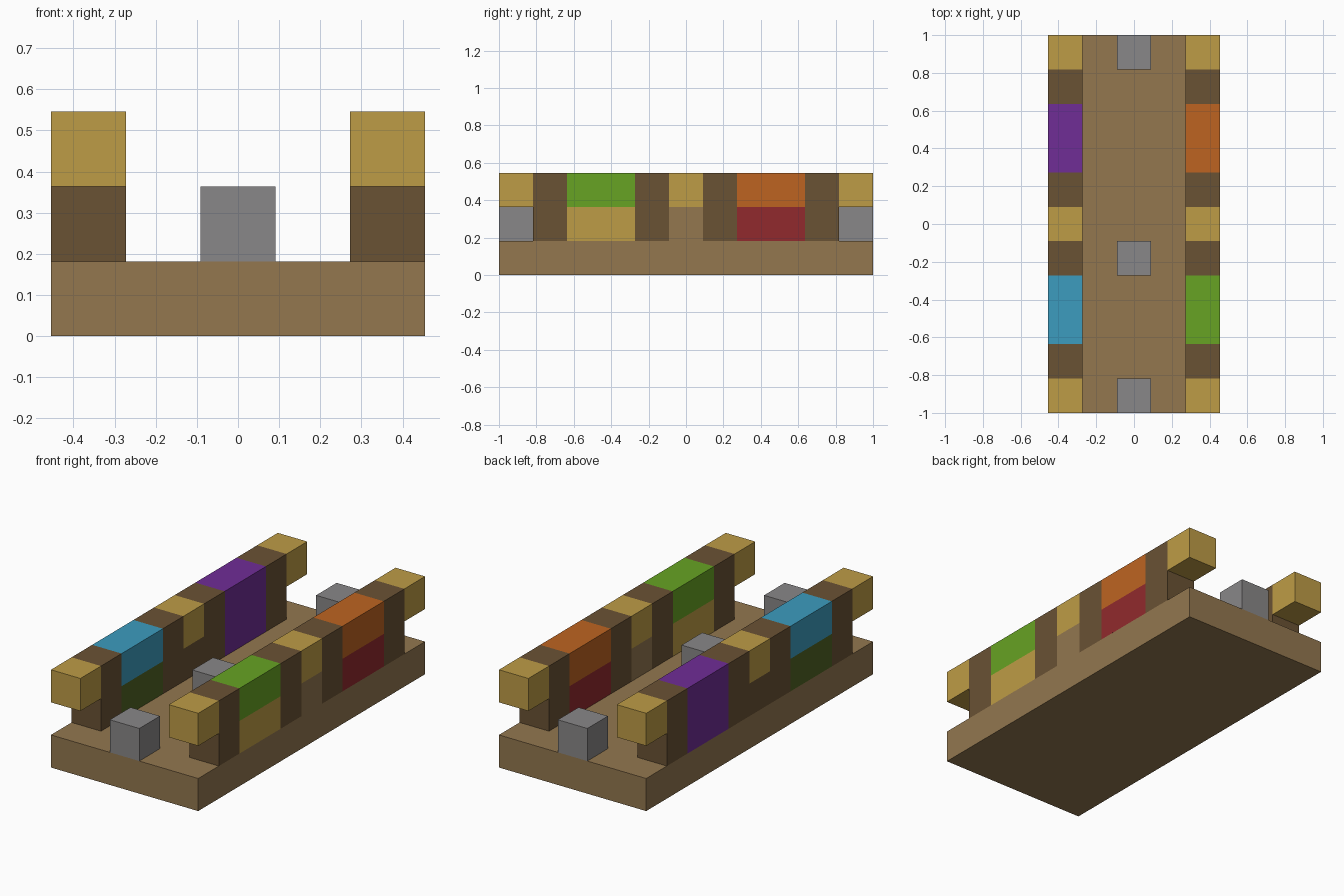
import bpy

U = 2 / 11  # one block; the model is 5 wide, 11 long, 3 high

if "Cube" in bpy.data.objects:
    bpy.data.objects.remove(bpy.data.objects["Cube"], do_unlink=True)


def linear(c):
    c /= 255
    return c / 12.92 if c <= 0.04045 else ((c + 0.055) / 1.055) ** 2.4


def material(name, r, g, b):
    mat = bpy.data.materials.new(name)
    mat.use_nodes = True
    colour = (linear(r), linear(g), linear(b), 1)
    mat.diffuse_color = colour
    bsdf = next(n for n in mat.node_tree.nodes if n.type == "BSDF_PRINCIPLED")
    bsdf.inputs["Base Color"].default_value = colour
    return mat


wood = material("mid brown wood", 147, 119, 79)
dark = material("dark brown wood", 106, 82, 52)
gold = material("gold", 190, 156, 70)
grey = material("grey stone", 137, 135, 136)
green = material("bright green", 103, 163, 35)
olive = material("dark green", 80, 100, 35)
orange = material("orange", 190, 100, 33)
red = material("deep red", 145, 42, 45)
purple = material("purple", 112, 45, 150)
blue = material("sky blue", 60, 156, 191)


def block(name, mat, x, y, z, sx=1, sy=1, sz=1):
    """Box given by its lowest corner and size, counted in blocks."""
    centre = ((x + sx / 2 - 2.5) * U, (y + sy / 2 - 5.5) * U, (z + sz / 2) * U)
    bpy.ops.mesh.primitive_cube_add(size=1, location=centre)
    ob = bpy.context.object
    ob.name = name
    ob.scale = (sx * U, sy * U, sz * U)
    bpy.ops.object.transform_apply(location=False, rotation=False, scale=True)
    ob.data.materials.append(mat)
    return ob


# Base slab
block("base", wood, 0, 0, 0, 5, 11, 1)

# Stone blocks along the middle
for label, y in (("front", 0), ("middle", 4), ("back", 10)):
    block(f"{label}_stone", grey, 2, y, 1)

# Two side walls: posts, end caps, centre block and coloured panels
walls = (
    ("right", 0, dark, (blue, olive), (purple, purple)),
    ("left", 4, wood, (green, gold), (orange, red)),
)
for side, x, filler, front, back in walls:
    for i, y in enumerate((1, 4, 6, 9)):
        block(f"{side}_post_{i + 1}", dark, x, y, 1, sz=2)
    for label, y in (("front_cap", 0), ("centre_cap", 5), ("back_cap", 10)):
        block(f"{side}_{label}", gold, x, y, 2)
    block(f"{side}_centre_filler", filler, x, 5, 1)
    for label, y, (upper, lower) in (("front", 2, front), ("back", 7, back)):
        block(f"{side}_{label}_upper_panel", upper, x, y, 2, sy=2)
        block(f"{side}_{label}_lower_panel", lower, x, y, 1, sy=2)
